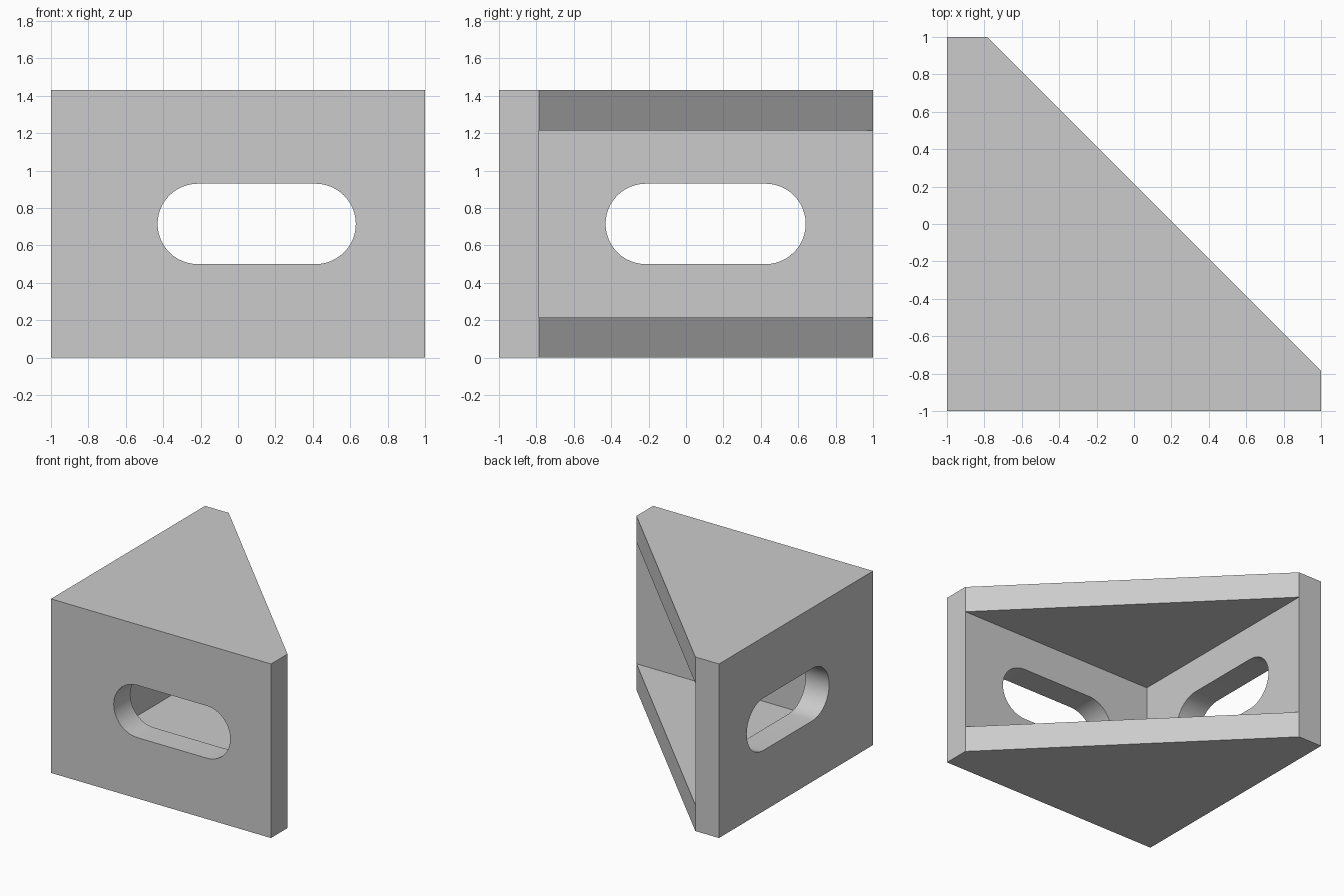
import bpy, bmesh, math
from mathutils import Vector

cube = bpy.data.objects.get("Cube")
if cube:
    bpy.data.objects.remove(cube, do_unlink=True)

HEIGHT = 1.43
WALL = 0.215
INNER = -1 + WALL

grey = bpy.data.materials.new("plain grey")
grey.use_nodes = True
color = (0.6, 0.6, 0.6, 1)
grey.diffuse_color = color
grey.node_tree.nodes["Principled BSDF"].inputs["Base Color"].default_value = color


def prism(name, points, direction):
    """Closed solid made by sweeping a flat outline along a direction."""
    bm = bmesh.new()
    face = bm.faces.new([bm.verts.new(p) for p in points])
    swept = bmesh.ops.extrude_face_region(bm, geom=[face], use_keep_orig=True)
    moved = [v for v in swept["geom"] if isinstance(v, bmesh.types.BMVert)]
    bmesh.ops.translate(bm, verts=moved, vec=Vector(direction))
    bmesh.ops.recalc_face_normals(bm, faces=bm.faces[:])
    mesh = bpy.data.meshes.new(name)
    bm.to_mesh(mesh)
    bm.free()
    mesh.materials.append(grey)
    obj = bpy.data.objects.new(name, mesh)
    bpy.context.collection.objects.link(obj)
    return obj


def slot_outline(start, end, steps=24):
    """Rounded slot as (along, height) pairs."""
    r = WALL
    pts = []
    for centre, turn in ((end - r, -math.pi / 2), (start + r, math.pi / 2)):
        for i in range(steps + 1):
            a = turn + math.pi * i / steps
            pts.append((centre + r * math.cos(a), HEIGHT / 2 + r * math.sin(a)))
    return pts


def cut(target, cutter):
    cutter.hide_render = True
    mod = target.modifiers.new("cut", "BOOLEAN")
    mod.operation = "DIFFERENCE"
    mod.solver = "EXACT"
    mod.object = cutter
    bpy.context.view_layer.objects.active = target
    bpy.ops.object.modifier_apply(modifier=mod.name)
    bpy.data.objects.remove(cutter, do_unlink=True)


# Corner block with a slanted open side
plan = [(-1, -1), (1, -1), (1, INNER), (INNER, 1), (-1, 1)]
bracket = prism("corner_bracket", [(x, y, 0) for x, y in plan], (0, 0, HEIGHT))

# Triangular pocket between the top and bottom webs
far = 1.3
pocket = [(INNER, INNER), (far, INNER), (INNER, far)]
cut(bracket, prism("pocket_cutter", [(x, y, WALL) for x, y in pocket],
                   (0, 0, HEIGHT - 2 * WALL)))

# Rounded slot through each wall
cut(bracket, prism("front_slot_cutter",
                   [(u, -1.1, z) for u, z in slot_outline(-0.43, 0.63)], (0, 0.4, 0)))
cut(bracket, prism("side_slot_cutter",
                   [(-1.1, u, z) for u, z in slot_outline(-0.43, 0.64)], (0.4, 0, 0)))

# Smooth slot ends, crisp edges elsewhere
bpy.ops.object.select_all(action="DESELECT")
bracket.select_set(True)
bpy.context.view_layer.objects.active = bracket
bpy.ops.object.shade_smooth_by_angle(angle=math.radians(30))
